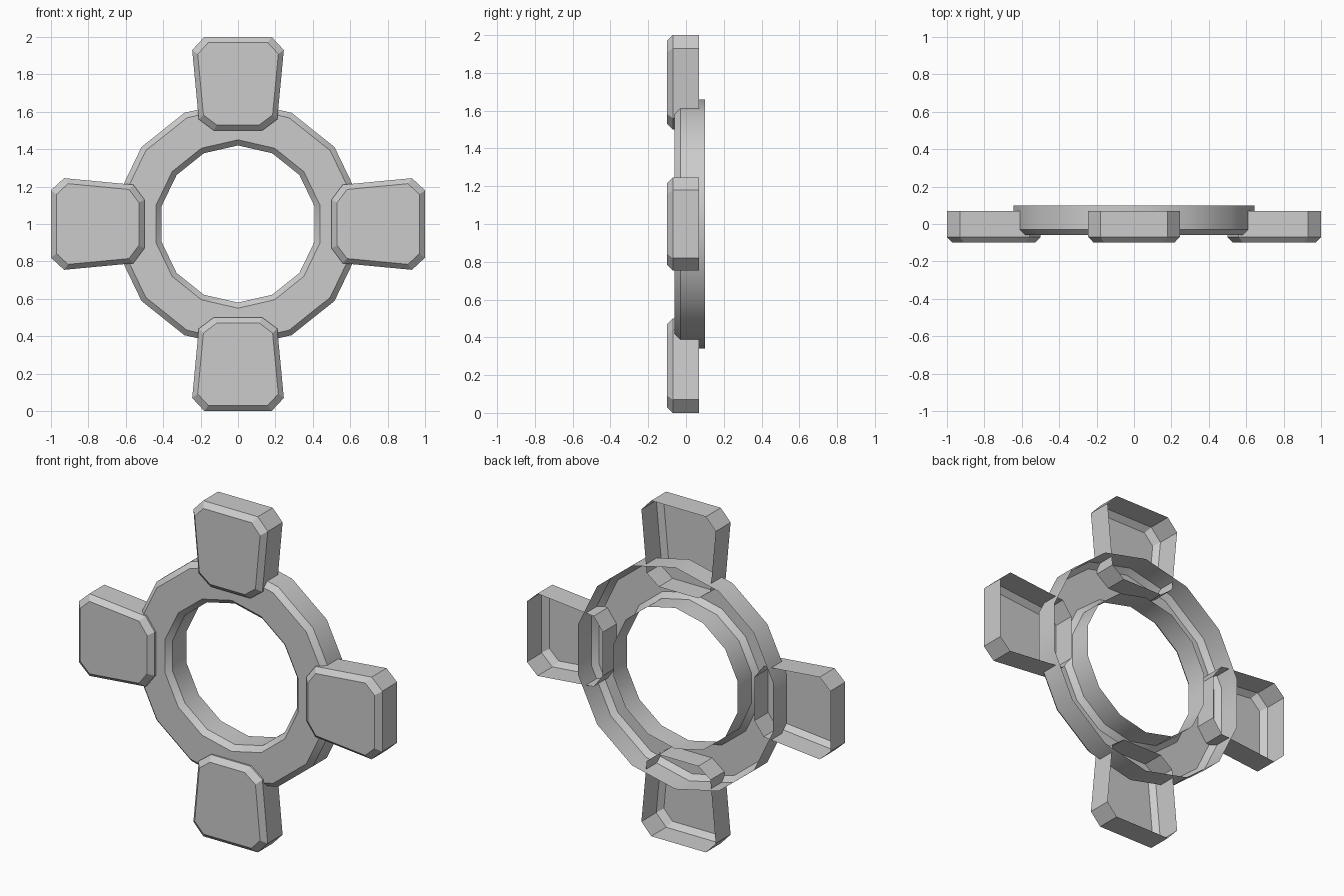
import bpy, bmesh, math
from mathutils import Matrix, Vector

cube = bpy.data.objects.get("Cube")
if cube:
    bpy.data.objects.remove(cube, do_unlink=True)

CENTRE = Vector((0, 0, 1))

grey = bpy.data.materials.new("light grey")
grey.use_nodes = True
grey.diffuse_color = (0.6, 0.6, 0.6, 1)
grey.node_tree.nodes["Principled BSDF"].inputs["Base Color"].default_value = (0.6, 0.6, 0.6, 1)


def loft(name, loops, cap=False):
    """Skin counter-clockwise loops, ordered from the back forwards."""
    bm = bmesh.new()
    rings = [[bm.verts.new(p) for p in loop] for loop in loops]
    for a, b in zip(rings, rings[1:]):
        for i in range(len(a)):
            j = (i + 1) % len(a)
            bm.faces.new((a[i], a[j], b[j], b[i]))
    if cap:
        bm.faces.new(rings[-1])
    mesh = bpy.data.meshes.new(name)
    bm.to_mesh(mesh)
    bm.free()
    mesh.materials.append(grey)
    obj = bpy.data.objects.new(name, mesh)
    bpy.context.collection.objects.link(obj)
    return obj


# Fourteen-sided ring, hollow and open at the back
SIDES = 14
def circle(radius, y):
    angles = [math.pi / 2 + math.tau * i / SIDES for i in range(SIDES)]
    return [CENTRE + Vector((radius * math.cos(a), y, radius * math.sin(a))) for a in angles]

ring_profile = [(0.66, 0.1), (0.66, -0.03), (0.63, -0.06),
                (0.45, -0.06), (0.42, -0.03), (0.42, 0.1)]
ring = loft("ring", [circle(r, y) for r, y in ring_profile])
ring.data.shade_smooth()
ring.data.set_sharp_from_angle(angle=math.radians(30))

# Tapered pads with clipped corners, hollow and open at the back
half = [(0.13, 0.5), (0.21, 0.56), (0.245, 0.93), (0.18, 1.0)]
outline = half + [(-x, z) for x, z in reversed(half)]
MID = 0.75

def pad_loop(scale, y, turn):
    return [CENTRE + turn @ Vector((x * scale, y, MID + (z - MID) * scale)) for x, z in outline]

for i, side in enumerate(("top", "left", "bottom", "right")):
    turn = Matrix.Rotation(i * math.pi / 2, 3, "Y")
    loft(side + "_pad", [pad_loop(1, 0.07, turn), pad_loop(1, -0.07, turn),
                         pad_loop(0.88, -0.1, turn)], cap=True)
